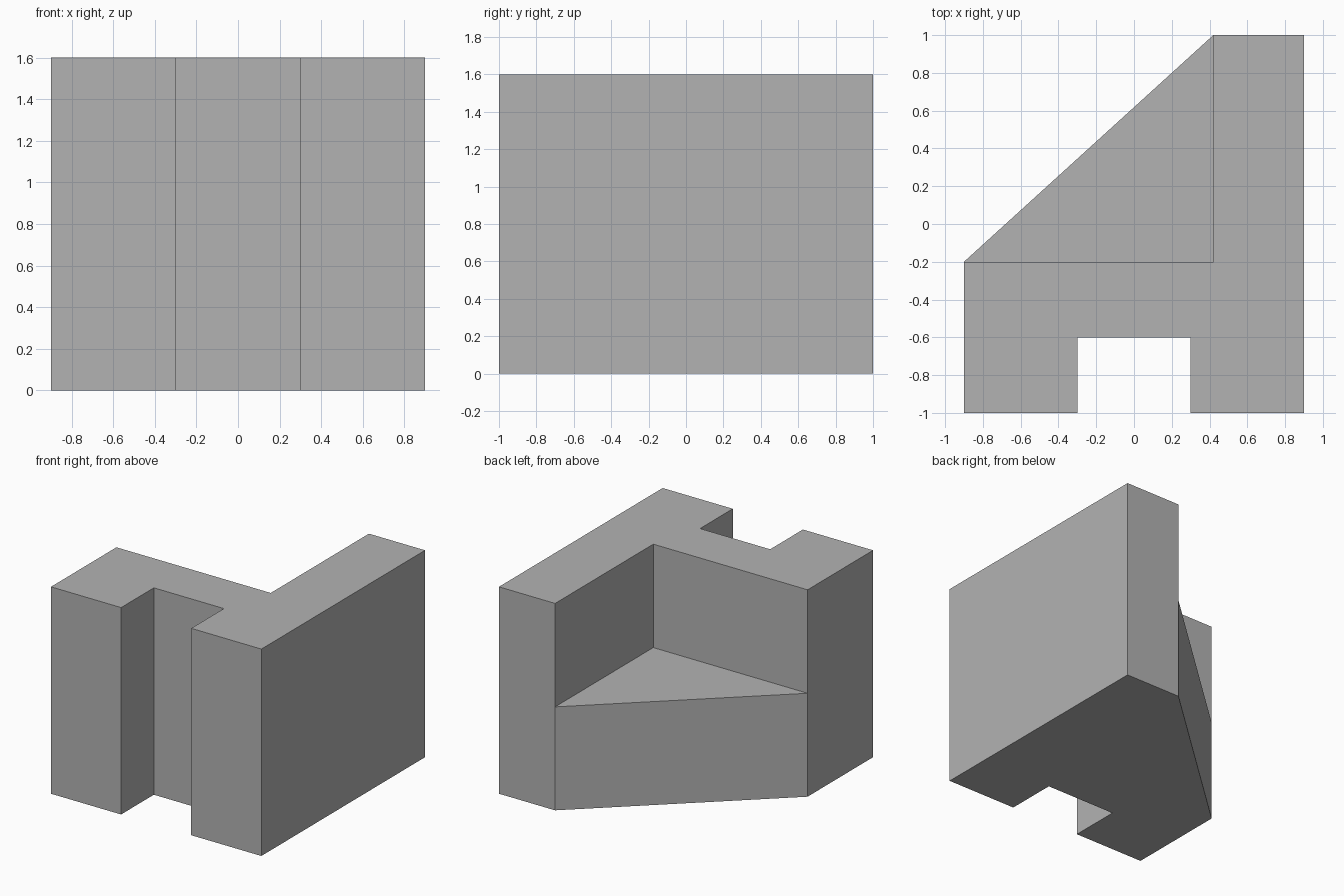
import bpy
import bmesh
from mathutils import Vector

cube = bpy.data.objects.get("Cube")
if cube:
    bpy.data.objects.remove(cube, do_unlink=True)

HEIGHT = 1.6
LEDGE = 0.8

grey = bpy.data.materials.new("plain grey")
grey.use_nodes = True
colour = (0.45, 0.45, 0.45, 1)
grey.diffuse_color = colour
grey.node_tree.nodes["Principled BSDF"].inputs["Base Color"].default_value = colour

# Full footprint: front notch and slanted back corner
outline = [(-0.9, -1), (-0.3, -1), (-0.3, -0.6), (0.3, -0.6), (0.3, -1),
           (0.9, -1), (0.9, 1), (0.42, 1), (-0.9, -0.2)]

bm = bmesh.new()


def raise_face(face, height):
    """Extrude a face straight up and return its new top face."""
    result = bmesh.ops.extrude_face_region(bm, geom=[face])["geom"]
    verts = [g for g in result if isinstance(g, bmesh.types.BMVert)]
    bmesh.ops.translate(bm, verts=verts, vec=(0, 0, height))
    return next(g for g in result if isinstance(g, bmesh.types.BMFace))


# Lower half, with a floor
floor = bm.faces.new([bm.verts.new((x, y, 0)) for x, y in outline])
bottom_verts = list(floor.verts)
top = raise_face(floor, LEDGE)
if not any(all(v.co.z == 0 for v in f.verts) for f in bm.faces):
    bm.faces.new(bottom_verts)

# Cut the triangular ledge off the top face, then raise the rest
def corner(x, y):
    return min(top.verts, key=lambda v: (v.co - Vector((x, y, LEDGE))).length)


bmesh.utils.face_split(top, corner(0.42, 1), corner(-0.9, -0.2),
                       coords=[(0.42, -0.2, LEDGE)])
upper = max((f for f in bm.faces if all(abs(v.co.z - LEDGE) < 1e-4 for v in f.verts)),
            key=lambda f: f.calc_area())
raise_face(upper, HEIGHT - LEDGE)

# Merge the flat side walls and tidy the normals
bmesh.ops.dissolve_limit(bm, angle_limit=0.01, verts=bm.verts[:], edges=bm.edges[:])
bmesh.ops.recalc_face_normals(bm, faces=bm.faces[:])

mesh = bpy.data.meshes.new("notched_block")
bm.to_mesh(mesh)
bm.free()
mesh.materials.append(grey)
block = bpy.data.objects.new("notched_block", mesh)
bpy.context.collection.objects.link(block)
